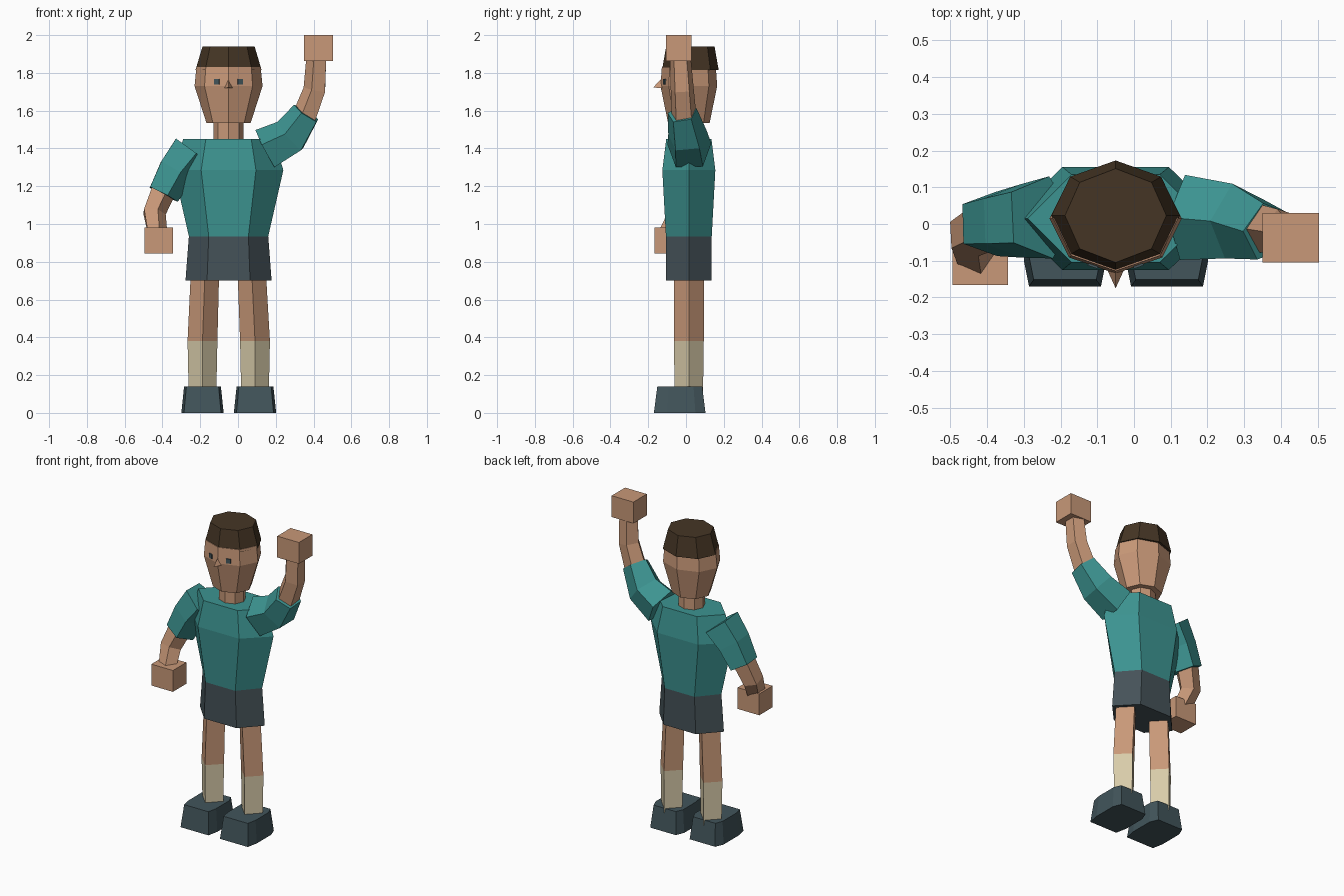
import bpy, bmesh, math
from mathutils import Vector, Matrix

if "Cube" in bpy.data.objects:
    bpy.data.objects.remove(bpy.data.objects["Cube"])


def material(name, rgb):
    m = bpy.data.materials.new(name)
    m.diffuse_color = (*rgb, 1)
    m.use_nodes = True
    m.node_tree.nodes["Principled BSDF"].inputs["Base Color"].default_value = m.diffuse_color
    return m


SKIN = material("skin", (0.58, 0.315, 0.188))
TEAL = material("teal_shirt", (0.046, 0.296, 0.283))
SHORTS = material("dark_shorts", (0.060, 0.085, 0.098))
SHOE = material("slate_shoes", (0.054, 0.090, 0.104))
SOCK = material("cream_sock", (0.69, 0.60, 0.40))
HAIR = material("dark_brown_hair", (0.060, 0.036, 0.018))


def skin_rings(name, rings, mat):
    """Closed flat-shaded solid through rings of equal point count."""
    bm = bmesh.new()
    loops = [[bm.verts.new(p) for p in ring] for ring in rings]
    n = len(loops[0])
    for a, b in zip(loops, loops[1:]):
        for i in range(n):
            j = (i + 1) % n
            bm.faces.new((a[i], a[j], b[j], b[i]))
    bm.faces.new(loops[0])
    bm.faces.new(loops[-1])
    bmesh.ops.recalc_face_normals(bm, faces=bm.faces)
    me = bpy.data.meshes.new(name)
    bm.to_mesh(me)
    bm.free()
    me.materials.append(mat)
    ob = bpy.data.objects.new(name, me)
    bpy.context.collection.objects.link(ob)
    return ob


def stack(name, sides, levels, mat):
    """Vertical solid from levels of (cx, cy, z, rx, ry)."""
    angles = [2 * math.pi * i / sides for i in range(sides)]
    return skin_rings(name, [[(cx + rx * math.cos(a), cy + ry * math.sin(a), z)
                              for a in angles] for cx, cy, z, rx, ry in levels], mat)


def limb(name, path, radii, mat, sides=5):
    """Tube along a path, with its pentagon point in the x-z plane."""
    pts = [Vector(p) for p in path]
    rings = []
    for i, (p, r) in enumerate(zip(pts, radii)):
        t = (pts[min(i + 1, len(pts) - 1)] - pts[max(i - 1, 0)]).normalized()
        u = Vector((-t.z, 0, t.x)).normalized()
        v = t.cross(u)
        rings.append([p + r * (math.cos(a) * u + math.sin(a) * v)
                      for a in (2 * math.pi * k / sides for k in range(sides))])
    return skin_rings(name, rings, mat)


def box(name, centre, size, mat, turn=None):
    bm = bmesh.new()
    m = Matrix.Translation(centre) @ (turn or Matrix()) @ Matrix.Diagonal((*size, 1))
    bmesh.ops.create_cube(bm, size=1, matrix=m)
    me = bpy.data.meshes.new(name)
    bm.to_mesh(me)
    bm.free()
    me.materials.append(mat)
    ob = bpy.data.objects.new(name, me)
    bpy.context.collection.objects.link(ob)
    return ob


CX, CY = -0.05, 0.015   # body axis

# Torso and shorts (six-sided)
stack("shirt_body", 6, [(CX, CY, 0.935, 0.21, 0.14),
                        (CX, CY, 1.285, 0.29, 0.162),
                        (CX, CY, 1.45, 0.24, 0.138)], TEAL)
stack("shorts", 6, [(CX, CY, 0.70, 0.228, 0.14),
                    (CX, CY, 0.935, 0.21, 0.14)], SHORTS)

# Neck, head and hair (eight-sided)
stack("neck", 8, [(CX, CY, 1.43, 0.08, 0.075), (CX, CY, 1.56, 0.08, 0.075)], SKIN)
stack("head", 8, [(CX, CY, 1.535, 0.117, 0.11),
                  (CX, CY, 1.73, 0.18, 0.15),
                  (CX, CY, 1.83, 0.170, 0.143)], SKIN)
stack("hair", 8, [(CX, 0.023, 1.815, 0.175, 0.15),
                  (CX, 0.023, 1.94, 0.138, 0.128)], HAIR)

# Nose: small wedge with its tip low and forward
skin_rings("nose", [[(CX - 0.025, -0.12, 1.72), (CX, -0.175, 1.722), (CX + 0.025, -0.12, 1.72)],
                    [(CX - 0.002, -0.12, 1.765), (CX, -0.133, 1.765), (CX + 0.002, -0.12, 1.765)]], SKIN)

# Eyes: thin plates lying on the front facets of the head
for side, label in ((-1, "right"), (1, "left")):
    box("eye_" + label, (CX + side * 0.062, -0.1135, 1.753), (0.028, 0.008, 0.028),
        SHOE, Matrix.Rotation(side * math.radians(19), 4, "Z"))

# Legs, socks (four-sided) and shoes
OUTLINE = [(-0.098, -0.17), (0.098, -0.17), (0.112, -0.10), (0.112, 0.05),
           (0.09, 0.103), (-0.09, 0.103), (-0.112, 0.05), (-0.112, -0.10)]
for label, top, low in (("right", -0.175, -0.188), ("left", 0.073, 0.09)):
    stack("leg_" + label, 4, [(low, CY, 0.38, 0.079, 0.079),
                              (top, CY, 0.74, 0.075, 0.079)], SKIN)
    stack("sock_" + label, 4, [(low, CY, 0.10, 0.073, 0.075),
                               (low, CY, 0.38, 0.079, 0.079)], SOCK)
    skin_rings("shoe_" + label,
               [[(low + x * s, -0.03 + (y + 0.03) * s, z) for x, y in OUTLINE]
                for z, s in ((0, 1), (0.14, 0.87))], SHOE)

# Raised arm
limb("sleeve_left", [(0.15, 1.39, ), (0.28, 1.46), (0.37, 1.585)] and
     [(0.15, 0.018, 1.39), (0.28, 0.008, 1.46), (0.365, -0.02, 1.585)],
     (0.122, 0.108, 0.082), TEAL)
limb("forearm_left", [(0.35, -0.01, 1.55), (0.41, -0.02, 1.71), (0.42, -0.03, 1.88)],
     (0.07, 0.064, 0.058), SKIN)
box("hand_left", (0.427, -0.038, 1.932), (0.153, 0.135, 0.136), SKIN)

# Lowered arm
limb("sleeve_right", [(-0.255, 0.018, 1.39), (-0.335, 0.008, 1.285), (-0.40, 0.0, 1.16)],
     (0.118, 0.105, 0.092), TEAL)
limb("forearm_right", [(-0.395, 0.0, 1.19), (-0.447, -0.03, 1.06), (-0.43, -0.09, 0.95)],
     (0.072, 0.065, 0.056), SKIN)
box("hand_right", (-0.419, -0.098, 0.913), (0.152, 0.135, 0.136), SKIN)
